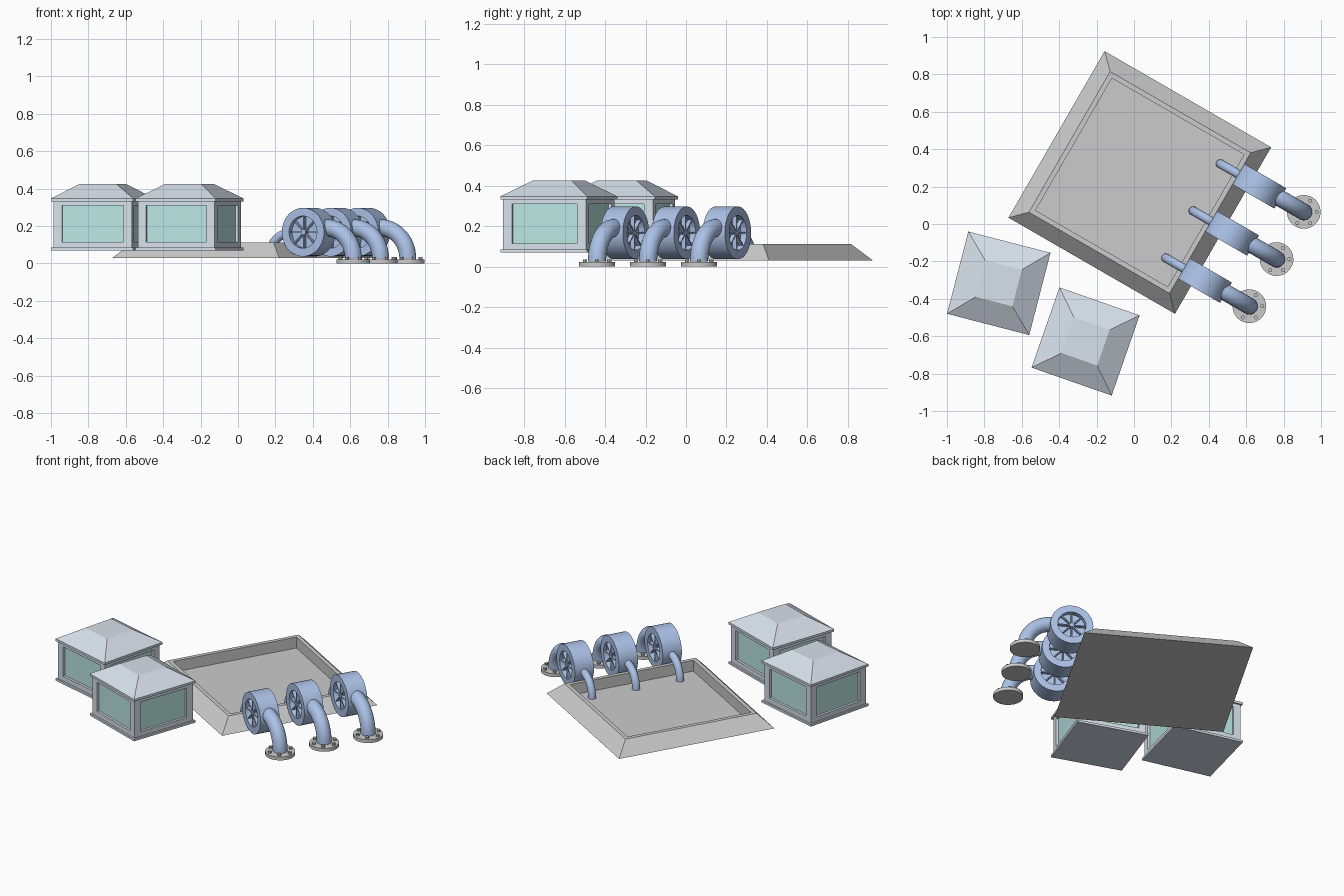
import bpy, bmesh
from math import sin, cos, pi, radians
from mathutils import Matrix, Vector

if "Cube" in bpy.data.objects:
    bpy.data.objects.remove(bpy.data.objects["Cube"])

def material(name, rgb):
    m = bpy.data.materials.new(name)
    m.diffuse_color = (*rgb, 1)
    m.use_nodes = True
    m.node_tree.nodes["Principled BSDF"].inputs["Base Color"].default_value = m.diffuse_color
    return m

WALL = material("pale_blue_metal", (0.68, 0.75, 0.83))
GLASS = material("teal_glass", (0.5, 0.8, 0.76))
BLUE = material("pump_blue", (0.41, 0.54, 0.8))

def finish(name, bm, frame, mat=None, smooth=False):
    bmesh.ops.recalc_face_normals(bm, faces=bm.faces)
    me = bpy.data.meshes.new(name)
    bm.to_mesh(me)
    bm.free()
    ob = bpy.data.objects.new(name, me)
    bpy.context.collection.objects.link(ob)
    ob.matrix_world = frame
    if mat:
        me.materials.append(mat)
    if smooth:
        bpy.ops.object.select_all(action='DESELECT')
        ob.select_set(True)
        bpy.context.view_layer.objects.active = ob
        bpy.ops.object.shade_smooth_by_angle(angle=radians(35))
    return ob

def skin(bm, rings):
    """Join successive vertex rings with quads and cap both ends."""
    vs = [[bm.verts.new(p) for p in r] for r in rings]
    n = len(vs[0])
    for a, b in zip(vs, vs[1:]):
        for i in range(n):
            j = (i + 1) % n
            bm.faces.new((a[i], a[j], b[j], b[i]))
    bm.faces.new(vs[0])
    bm.faces.new(vs[-1])

def square(h, z):
    return [(-h, -h, z), (h, -h, z), (h, h, z), (-h, h, z)]

def circle(r, z, n=32):
    return [(r * cos(2 * pi * i / n), r * sin(2 * pi * i / n), z) for i in range(n)]

def box(bm, centre, size, rot=Matrix()):
    m = rot @ Matrix.Translation(centre) @ Matrix.Diagonal((*size, 1))
    bmesh.ops.create_cube(bm, size=1, matrix=m)

def stack(name, shape, profile, frame, mat=None, smooth=False):
    bm = bmesh.new()
    skin(bm, [shape(r, z) for r, z in profile])
    return finish(name, bm, frame, mat, smooth)

def elbow(name, start, bend, side, r, frame):
    """Quarter-turn pipe leaving the casing sideways and ending straight down."""
    rings = []
    x0, z0 = start
    for k in range(-1, 15):
        a = max(k, 0) / 14 * pi / 2
        px = x0 + side * bend * sin(a) - (side * 0.03 if k < 0 else 0)
        pz = z0 - bend * (1 - cos(a))
        nrm = Vector((side * sin(a), 0, cos(a)))
        rings.append([Vector((px, 0, pz)) + nrm * r * cos(t) + Vector((0, r * sin(t), 0))
                      for t in (2 * pi * i / 24 for i in range(24))])
    bm = bmesh.new()
    skin(bm, rings)
    return finish(name, bm, frame, BLUE, True)

def placed(x, y, deg):
    return Matrix.Translation((x, y, 0)) @ Matrix.Rotation(radians(deg), 4, 'Z')

# open basin with sloping outer banks
site = placed(0.031, 0.222, -30)
stack("basin", square, [(0.514, 0.03), (0.434, 0.112), (0.408, 0.112), (0.408, 0.04)], site)

# two glazed huts
def hut(tag, frame):
    stack(tag + "_floor", square, [(0.227, 0.07), (0.227, 0.084)], frame, WALL)
    stack(tag + "_roof", square, [(0.227, 0.332), (0.227, 0.347), (0.101, 0.425)], frame, WALL)
    stack(tag + "_windows", square, [(0.2, 0.08), (0.2, 0.335)], frame, GLASS)
    bm = bmesh.new()
    for k in range(4):
        q = Matrix.Rotation(k * pi / 2, 4, 'Z')
        box(bm, (0.193, 0.193, 0.208), (0.046, 0.046, 0.25), q)
        box(bm, (0, -0.206, 0.0985), (0.345, 0.02, 0.033), q)
        box(bm, (0, -0.206, 0.322), (0.345, 0.02, 0.025), q)
    finish(tag + "_frame", bm, frame, WALL)

hut("left_hut", placed(-0.723, -0.317, -14.5))
hut("front_hut", placed(-0.259, -0.628, -19.2))

# three pumps along the basin edge
def pump(tag, frame):
    axle = frame @ Matrix.Translation((0, 0, 0.167)) @ Matrix.Rotation(pi / 2, 4, 'X')
    # drum with a recessed fan opening on both faces
    stack(tag + "_casing", lambda r, z: circle(r, z, 40),
          [(0.086, -0.03), (0.086, -0.063), (0.13, -0.063),
           (0.13, 0.063), (0.086, 0.063), (0.086, 0.03)], axle, BLUE, True)
    bm = bmesh.new()
    for s in (-1, 1):
        skin(bm, [circle(0.014, s * 0.028, 16), circle(0.014, s * 0.058, 16)])
        for k in range(8):
            turn = Matrix.Rotation(k * pi / 4, 4, 'Z')
            box(bm, (0.047, 0, s * 0.045), (0.082, 0.006, 0.022), turn)
    finish(tag + "_fans", bm, axle, BLUE)
    # pipes
    elbow(tag + "_outlet_pipe", (0.11, 0.19), 0.165, 1, 0.045, frame)
    elbow(tag + "_inlet_pipe", (-0.12, 0.16), 0.12, -1, 0.024, frame)
    # floor flange with bolts
    foot = frame @ Matrix.Translation((0.275, 0, 0))
    stack(tag + "_flange", circle, [(0.09, 0), (0.09, 0.022)], foot, None, True)
    bm = bmesh.new()
    for k in range(6):
        a = k * pi / 3 + pi / 6
        off = Vector((0.069 * cos(a), 0.069 * sin(a), 0))
        skin(bm, [[Vector(p) + off for p in circle(0.011, z, 8)] for z in (0.015, 0.035)])
    finish(tag + "_bolts", bm, foot)

for tag, v in (("back_pump", 0.302), ("middle_pump", 0.011), ("front_pump", -0.28)):
    pump(tag, site @ Matrix.Translation((0.563, v, 0)))
